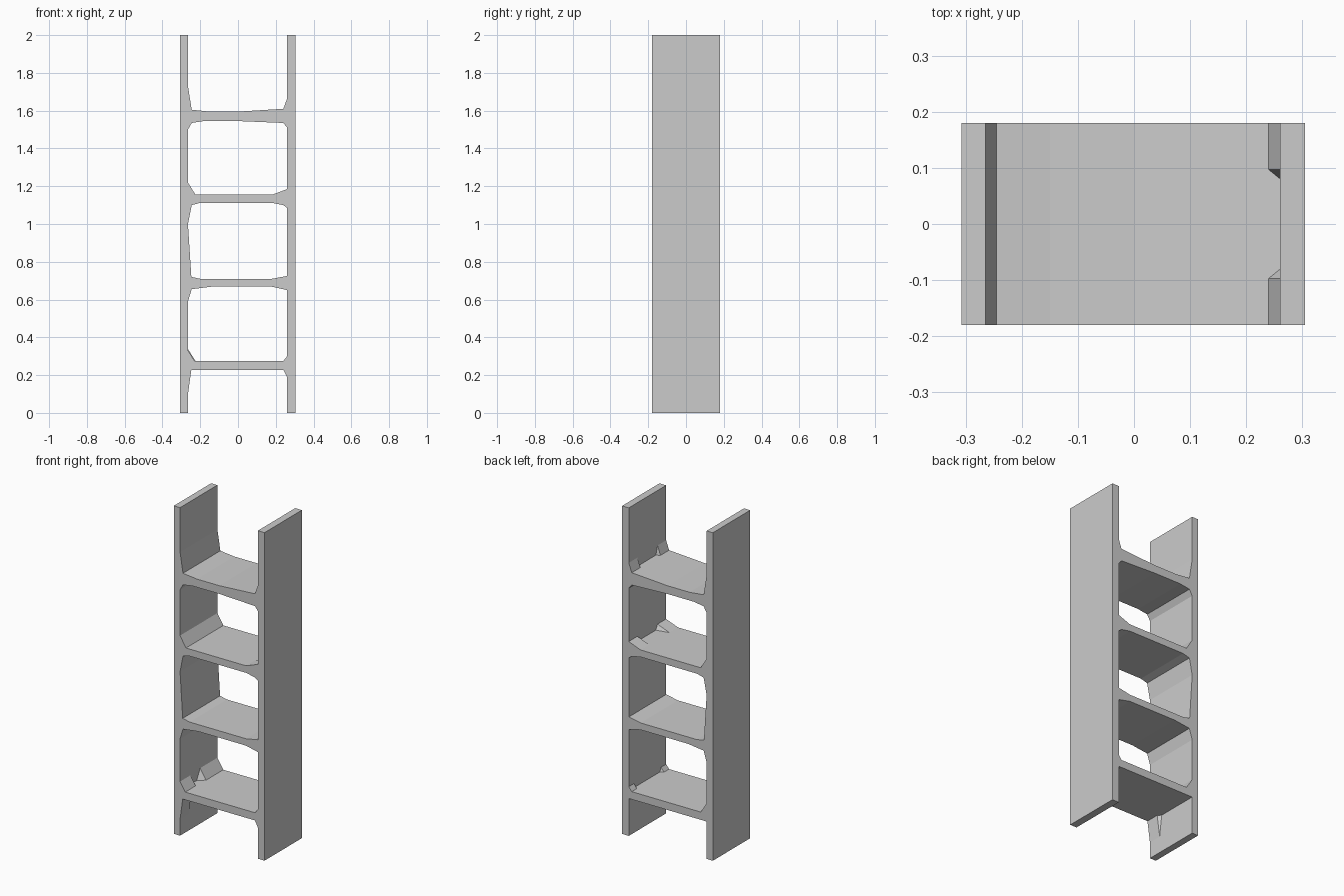
import bpy, bmesh

if "Cube" in bpy.data.objects:
    bpy.data.objects.remove(bpy.data.objects["Cube"])

DEPTH = 0.18            # half depth of the whole unit
XL, XR = -0.265, 0.26   # inner faces of the two side boards


def make_object(name, bm):
    bmesh.ops.recalc_face_normals(bm, faces=bm.faces[:])
    mesh = bpy.data.meshes.new(name)
    bm.to_mesh(mesh)
    bm.free()
    obj = bpy.data.objects.new(name, mesh)
    bpy.context.collection.objects.link(obj)
    return obj


def prism(name, front, y0, back=None, y1=DEPTH):
    """Solid between an x-z outline at y0 and the same (or another) one at y1."""
    back = back or front
    bm = bmesh.new()
    a = [bm.verts.new((x, y0, z)) for x, z in front]
    b = [bm.verts.new((x, y1, z)) for x, z in back]
    bm.faces.new(a)
    bm.faces.new(b[::-1])
    n = len(a)
    for i in range(n):
        j = (i + 1) % n
        bm.faces.new((a[i], b[i], b[j], a[j]))
    return make_object(name, bm)


def gusset(name, wall_x, reach, z_shelf, z_wall, end, length):
    """Corner wedge at the front (end=-1) or back (end=1), sloping away inwards."""
    bm = bmesh.new()
    y_out, y_in = end * DEPTH, end * (DEPTH - length)
    y_mid = end * (DEPTH - length * 0.83)
    for x, y, z in ((wall_x, y_out, z_shelf), (wall_x + reach, y_out, z_shelf),
                    (wall_x, y_out, z_wall), (wall_x, y_in, z_shelf),
                    (wall_x + reach, y_mid, z_shelf), (wall_x, y_mid, z_wall)):
        bm.verts.new((x, y, z))
    bmesh.ops.convex_hull(bm, input=bm.verts[:])
    bmesh.ops.dissolve_limit(bm, angle_limit=0.01, verts=bm.verts[:], edges=bm.edges[:])
    return make_object(name, bm)


# Side boards
for name, x0, x1 in (("left_side", -0.307, XL), ("right_side", XR, 0.305)):
    prism(name, [(x0, 0), (x1, 0), (x1, 2), (x0, 2)], -DEPTH)

# Shelves with flared ends: upper line, then lower line, both left to right
shelves = [
    ([(XL, 0.275), (XR, 0.275)],
     [(XL, 0.228), (XR, 0.228)]),
    ([(XL, 1.0), (-0.247, 0.72), (-0.2, 0.71), (0.18, 0.71), (XR, 0.725)],
     [(XL, 0.59), (-0.245, 0.655), (-0.14, 0.668), (0.18, 0.668), (XR, 0.65)]),
    ([(XL, 1.22), (-0.225, 1.155), (XR, 1.155)],
     [(XL, 1.0), (-0.245, 1.1), (-0.2, 1.112), (0.18, 1.112), (0.24, 1.1), (XR, 1.085)]),
    ([(XL, 1.73), (-0.245, 1.605), (-0.15, 1.595), (0, 1.595), (0.24, 1.61), (XR, 1.612)],
     [(XL, 1.5), (-0.245, 1.535), (-0.18, 1.545), (0, 1.545), (0.24, 1.535), (XR, 1.51)]),
]
for i, (upper, lower) in enumerate(shelves, 1):
    prism(f"shelf_{i}", lower + upper[::-1], -DEPTH)

# Partial corner wedges at the front and back ends
for end, side in ((-1, "front"), (1, "back")):
    gusset(f"top_shelf_wedge_{side}", XR, -0.02, 1.61, 1.665, end, 0.1)
    gusset(f"third_shelf_wedge_{side}", XR, -0.08, 1.155, 1.185, end, 0.1)
    gusset(f"low_shelf_right_wedge_{side}", XR, -0.02, 0.275, 0.3, end, 0.06)
gusset("low_shelf_left_wedge_front", XL, 0.035, 0.275, 0.33, -1, 0.12)
gusset("low_shelf_left_wedge_back", XL, 0.04, 0.275, 0.338, 1, 0.2)
gusset("under_shelf_left_wedge", XL, 0.018, 0.228, 0.1, -1, 0.1)
gusset("under_shelf_right_wedge", XR, -0.02, 0.228, 0.19, -1, 0.08)
